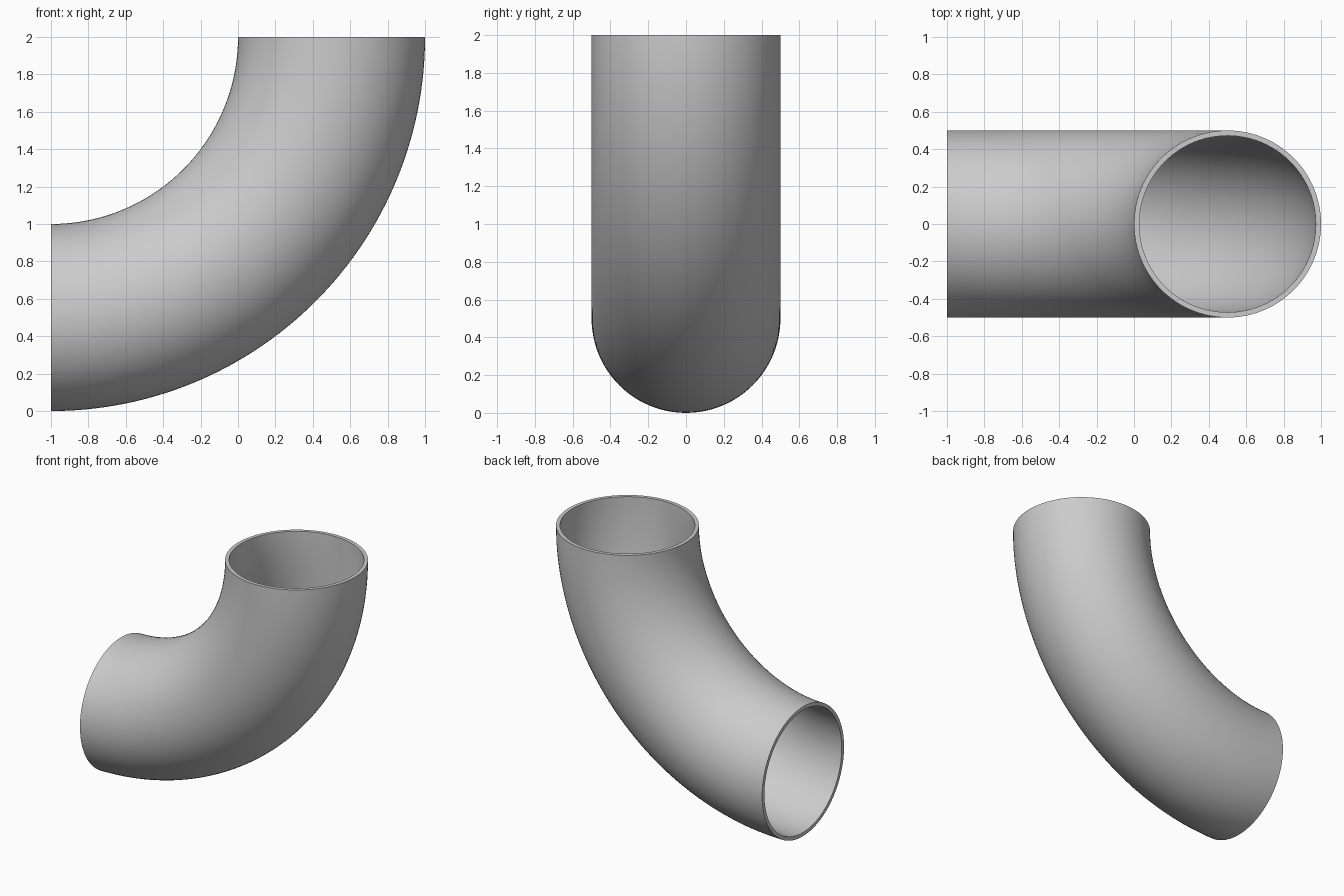
import bpy, bmesh, math
from mathutils import Matrix, Vector

cube = bpy.data.objects.get("Cube")
if cube:
    bpy.data.objects.remove(cube, do_unlink=True)

OUTER, INNER = 0.5, 0.472       # pipe radii
BEND_CENTRE = Vector((-1, 0, 2))
BEND_RADIUS = 1.5
SIDES, STEPS = 96, 64

# Plain grey metal
grey = bpy.data.materials.new("pipe grey")
grey.use_nodes = True
colour = (0.6, 0.6, 0.6, 1)
grey.diffuse_color = colour
grey.node_tree.nodes["Principled BSDF"].inputs["Base Color"].default_value = colour

bm = bmesh.new()


def add_ring(radius, step):
    """Ring of vertices around the pipe at one step of the quarter bend."""
    turn = Matrix.Rotation(math.pi / 2 * step / STEPS, 3, "Y")
    ring = []
    for i in range(SIDES):
        a = math.tau * i / SIDES
        point = Vector((BEND_RADIUS + radius * math.cos(a), radius * math.sin(a), 0))
        ring.append(bm.verts.new(BEND_CENTRE + turn @ point))
    return ring


# Along the outer wall, then back along the inner wall
rings = [add_ring(OUTER, s) for s in range(STEPS + 1)]
rings += [add_ring(INNER, s) for s in reversed(range(STEPS + 1))]

# Joining the rings in a closed cycle makes both walls and both open rims
for k, ring in enumerate(rings):
    following = rings[(k + 1) % len(rings)]
    for i in range(SIDES):
        j = (i + 1) % SIDES
        bm.faces.new((ring[i], ring[j], following[j], following[i]))
bmesh.ops.recalc_face_normals(bm, faces=bm.faces)

mesh = bpy.data.meshes.new("pipe_elbow")
bm.to_mesh(mesh)
bm.free()
mesh.materials.append(grey)
elbow = bpy.data.objects.new("pipe_elbow", mesh)
bpy.context.collection.objects.link(elbow)

# Smooth walls, crisp rims
bpy.ops.object.select_all(action="DESELECT")
elbow.select_set(True)
bpy.context.view_layer.objects.active = elbow
bpy.ops.object.shade_smooth_by_angle(angle=math.radians(30))
